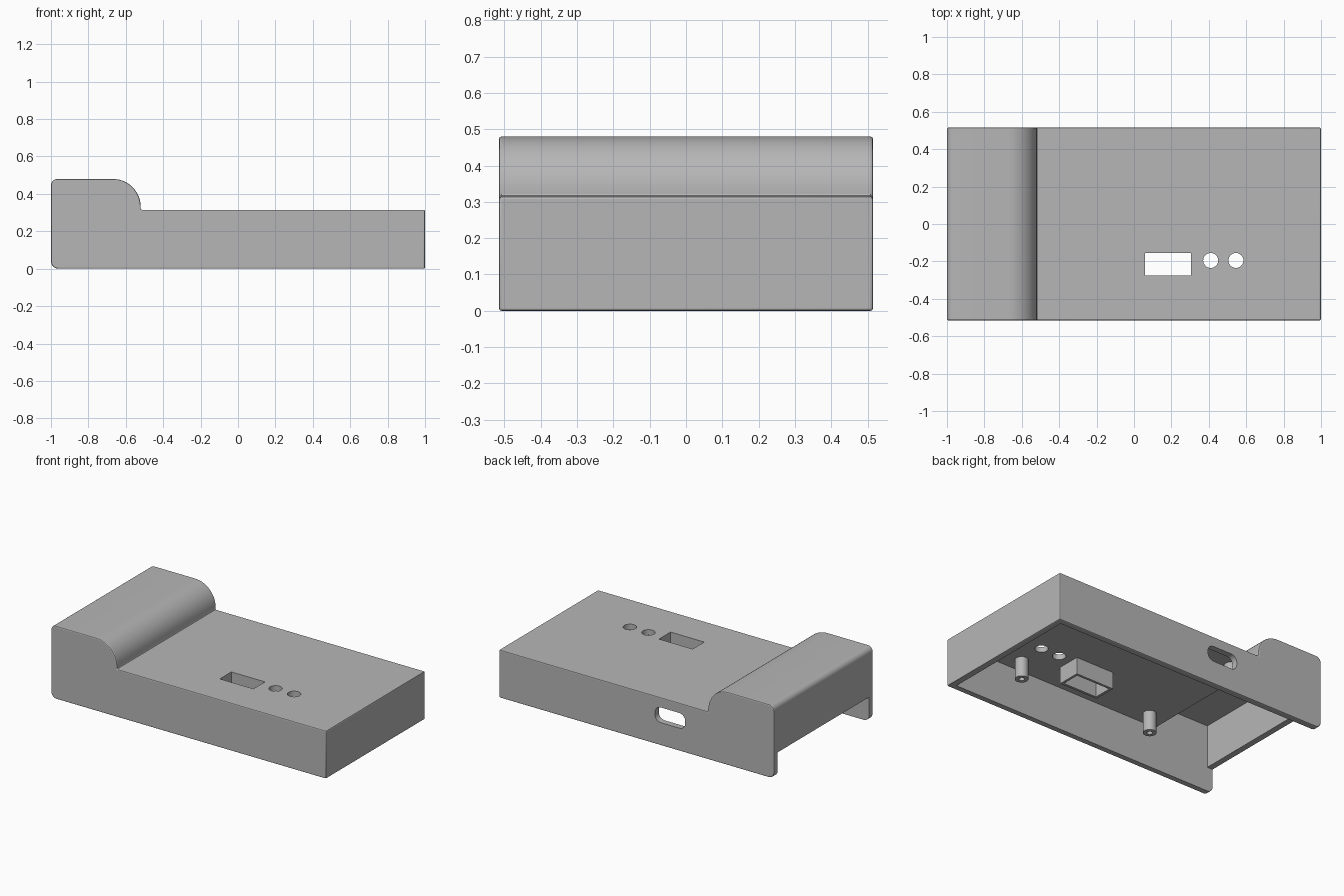
import bpy, bmesh, math
from mathutils import Vector

cube = bpy.data.objects.get("Cube")
if cube:
    bpy.data.objects.remove(cube, do_unlink=True)

COLOR = (0.47, 0.47, 0.47, 1)
grey = bpy.data.materials.new("matte_grey")
grey.use_nodes = True
grey.diffuse_color = COLOR
grey.node_tree.nodes["Principled BSDF"].inputs["Base Color"].default_value = COLOR

HALF_Y, WALL, ROOF = 0.515, 0.04, 0.28
INNER_X, INNER_Y = 1 - WALL, HALF_Y - WALL


def rounded(corners, steps=14):
    """Polygon from (a, b, radius) right-angle corners, with filleted corners."""
    pts = []
    for i, (a, b, r) in enumerate(corners):
        p = Vector((a, b))
        if r == 0:
            pts.append(p)
            continue
        to_prev = (Vector(corners[i - 1][:2]) - p).normalized()
        to_next = (Vector(corners[(i + 1) % len(corners)][:2]) - p).normalized()
        centre = p + (to_prev + to_next) * r
        for k in range(steps + 1):
            t = math.pi / 2 * k / steps
            pts.append(centre - to_next * r * math.cos(t) - to_prev * r * math.sin(t))
    return pts


def rect(a0, a1, b0, b1, r=0, steps=5):
    return rounded([(a0, b0, r), (a1, b0, r), (a1, b1, r), (a0, b1, r)], steps)


def circle(a, b, r, n=32):
    return [Vector((a + r * math.cos(math.tau * k / n),
                    b + r * math.sin(math.tau * k / n))) for k in range(n)]


def prism(name, pts, lo, hi, axis="Z"):
    """Extrude a flat outline along Y or Z."""
    bm = bmesh.new()
    place = (lambda p, t: (p.x, t, p.y)) if axis == "Y" else (lambda p, t: (p.x, p.y, t))
    rings = [[bm.verts.new(place(p, t)) for p in pts] for t in (lo, hi)]
    for ring in rings:
        bm.faces.new(ring)
    n = len(pts)
    for i in range(n):
        j = (i + 1) % n
        bm.faces.new((rings[0][i], rings[0][j], rings[1][j], rings[1][i]))
    bmesh.ops.recalc_face_normals(bm, faces=bm.faces)
    mesh = bpy.data.meshes.new(name)
    bm.to_mesh(mesh)
    bm.free()
    mesh.materials.append(grey)
    obj = bpy.data.objects.new(name, mesh)
    bpy.context.collection.objects.link(obj)
    return obj


def activate(obj):
    bpy.ops.object.select_all(action="DESELECT")
    obj.select_set(True)
    bpy.context.view_layer.objects.active = obj


def cut(obj, *cutter_args):
    """Subtract a prism from an object, then discard the cutter."""
    cutter = prism("cutter", *cutter_args)
    cutter.hide_render = True
    activate(obj)
    mod = obj.modifiers.new("cut", "BOOLEAN")
    mod.operation, mod.solver, mod.object = "DIFFERENCE", "EXACT", cutter
    bpy.ops.object.modifier_apply(modifier=mod.name)
    bpy.data.objects.remove(cutter, do_unlink=True)


def smooth(obj):
    activate(obj)
    bpy.ops.object.shade_smooth_by_angle(angle=math.radians(20))


# Outer case: stepped side profile with a rounded raised end
shell = prism("case_shell", rounded([
    (-1, 0, 0.04), (1, 0, 0), (1, 0.315, 0),
    (-0.52, 0.315, 0), (-0.52, 0.48, 0.15), (-1, 0.48, 0.035)]),
    -HALF_Y, HALF_Y, "Y")
activate(shell)
bevel = shell.modifiers.new("soft_edges", "BEVEL")
bevel.width, bevel.segments = 0.007, 2
bevel.limit_method, bevel.angle_limit = "ANGLE", math.radians(40)
bpy.ops.object.modifier_apply(modifier=bevel.name)

# Hollow interior, open underneath, following the raised end
cut(shell, rounded([
    (-INNER_X, -0.1, 0), (INNER_X, -0.1, 0), (INNER_X, ROOF, 0),
    (-0.56, ROOF, 0), (-0.56, 0.44, 0.11), (-INNER_X, 0.44, 0)]),
    -INNER_Y, INNER_Y, "Y")

# Low opening in the raised end wall
cut(shell, rect(-1.1, -0.9, -0.1, 0.16), -INNER_Y, INNER_Y, "Y")

# Connector slot in the back wall
cut(shell, rect(-0.355, -0.135, 0.15, 0.25, 0.042), 0.4, 0.6, "Y")

# Switch window and two round holes in the top
window = (0.06, 0.305, -0.275, -0.155)
cut(shell, rect(*window), 0.2, 0.4)
for x in (0.41, 0.545):
    cut(shell, circle(x, -0.195, 0.04), 0.2, 0.4)
smooth(shell)

# Sleeve hanging below the switch window
T = 0.016
sleeve = prism("switch_sleeve", rect(window[0] - T, window[1] + T,
                                     window[2] - T, window[3] + T),
               0.17, ROOF + 0.005)
cut(sleeve, rect(*window), 0.1, 0.4)

# Hollow mounting posts under the roof
for side, y in (("front", -0.37), ("back", 0.37)):
    for end, x in (("right", -0.43), ("left", 0.55)):
        post = prism(f"{side}_{end}_post", circle(x, y, 0.04), 0.15, ROOF + 0.005)
        cut(post, circle(x, y, 0.017, 16), 0.1, 0.26)
        smooth(post)
